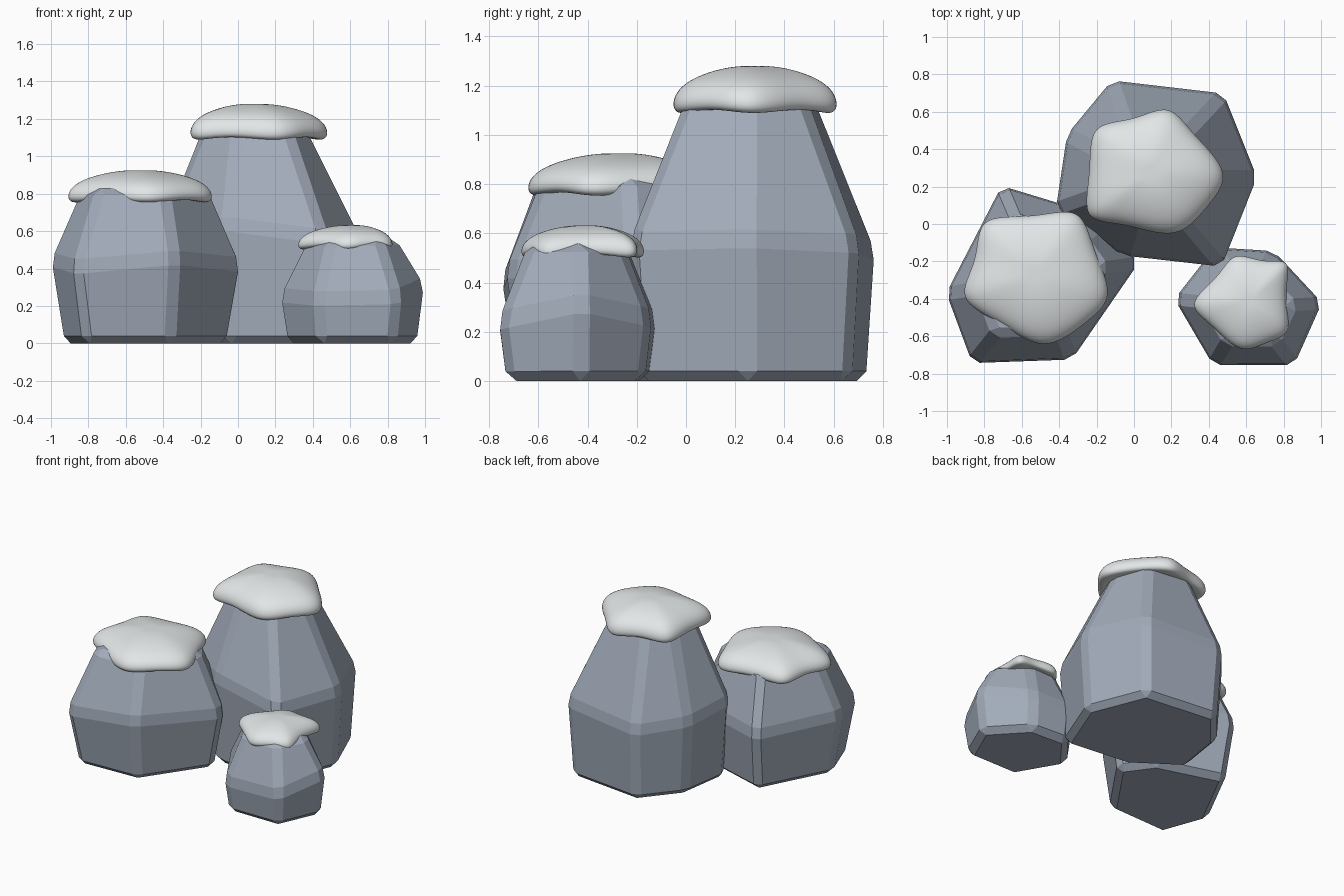
import bpy, bmesh
from mathutils import Vector

if "Cube" in bpy.data.objects:
    bpy.data.objects.remove(bpy.data.objects["Cube"])


def make_material(name, rgb):
    mat = bpy.data.materials.new(name)
    mat.use_nodes = True
    colour = (*rgb, 1)
    mat.diffuse_color = colour
    mat.node_tree.nodes["Principled BSDF"].inputs["Base Color"].default_value = colour
    return mat


STONE = make_material("blue grey stone", (0.36, 0.41, 0.49))
SNOW = make_material("white snow", (0.78, 0.81, 0.82))


def loft(name, rings, material, tip=None):
    """Skin a stack of rings, closing the bottom flat and the top flat or to a tip."""
    bm = bmesh.new()
    loops = [[bm.verts.new(p) for p in ring] for ring in rings]
    n = len(loops[0])
    for low, high in zip(loops, loops[1:]):
        for i in range(n):
            j = (i + 1) % n
            bm.faces.new((low[i], low[j], high[j], high[i]))
    bm.faces.new(loops[0][::-1])
    if tip is None:
        bm.faces.new(loops[-1])
    else:
        peak = bm.verts.new(tip)
        for i in range(n):
            bm.faces.new((loops[-1][i], loops[-1][(i + 1) % n], peak))
    bmesh.ops.recalc_face_normals(bm, faces=bm.faces[:])
    mesh = bpy.data.meshes.new(name)
    bm.to_mesh(mesh)
    bm.free()
    mesh.materials.append(material)
    obj = bpy.data.objects.new(name, mesh)
    bpy.context.collection.objects.link(obj)
    return obj


def scaled(points, centre, scale, z, shift=(0, 0)):
    cx, cy = centre
    return [(cx + shift[0] + (p[0] - cx) * scale,
             cy + shift[1] + (p[1] - cy) * scale, z) for p in points]


def make_rock(name, waist, centre, base, top, height, shift=(0, 0)):
    """Faceted boulder: narrow base, wide waist, narrower top, chamfered edges."""
    rings = [scaled(waist, centre, base, 0), waist,
             scaled(waist, centre, top, height, shift)]
    rock = loft(name, rings, STONE)
    bevel = rock.modifiers.new("chamfer", "BEVEL")
    bevel.width = 0.04
    bevel.segments = 1
    bevel.limit_method = "NONE"


# Snow profile from the tucked-in underside to the crown: (spread, height share)
PROFILE = [(0.72, 0.12), (0.95, -0.02), (1.04, 0.14), (1.0, 0.45),
           (0.82, 0.72), (0.5, 0.92), (0.22, 1.0)]


def make_snow(name, outline, low, high):
    """Soft five-lobed cap; lobes hang lower than the hollows between them."""
    n = len(outline)
    cx = sum(p[0] for p in outline) / n
    cy = sum(p[1] for p in outline) / n
    rings = []
    for spread, share in PROFILE:
        ring = scaled(outline, (cx, cy), spread, low + (high - low) * share)
        lift = (1 - share) * 0.02
        ring = [(x, y, z + (lift if i % 2 else -lift)) for i, (x, y, z) in enumerate(ring)]
        rings.append(ring)
    cap = loft(name, rings, SNOW, (cx, cy, high))
    sub = cap.modifiers.new("soften", "SUBSURF")
    sub.levels = sub.render_levels = 3
    for face in cap.data.polygons:
        face.use_smooth = True


# Boulders: waist corners run anticlockwise
make_rock("tall_rock",
          [(0.66, 0.25, 0.58), (0.48, 0.70, 0.56), (-0.12, 0.77, 0.53), (-0.36, 0.48, 0.55),
           (-0.42, 0.08, 0.58), (-0.06, -0.17, 0.64), (0.47, -0.23, 0.57)],
          (0.12, 0.27), 0.93, 0.5, 1.18, (-0.03, -0.01))
make_rock("wide_rock",
          [(0.03, -0.21, 0.42), (-0.15, 0.04, 0.45), (-0.71, 0.21, 0.44),
           (-1.01, -0.37, 0.45), (-0.87, -0.75, 0.41), (-0.33, -0.73, 0.46)],
          (-0.5, -0.28), 0.86, 0.67, 0.83)
make_rock("small_rock",
          [(1.01, -0.42, 0.32), (0.75, -0.14, 0.26), (0.43, -0.12, 0.25),
           (0.21, -0.40, 0.26), (0.42, -0.76, 0.24), (0.86, -0.76, 0.25)],
          (0.61, -0.445), 0.9, 0.62, 0.56)

# Snow caps: outlines alternate lobe tip and hollow
make_snow("tall_rock_snow",
          [(0.53, 0.27), (0.30, 0.48), (0.19, 0.65), (0.0, 0.54), (-0.24, 0.54),
           (-0.22, 0.28), (-0.28, 0.01), (-0.06, 0.02), (0.23, -0.09), (0.38, 0.09)],
          1.09, 1.28)
make_snow("wide_rock_snow",
          [(-0.10, -0.39), (-0.23, -0.14), (-0.28, 0.10), (-0.54, 0.02), (-0.84, 0.05),
           (-0.82, -0.2), (-0.96, -0.40), (-0.71, -0.52), (-0.48, -0.69), (-0.26, -0.52)],
          0.755, 0.925)
make_snow("small_rock_snow",
          [(0.85, -0.59), (0.79, -0.38), (0.85, -0.18), (0.69, -0.22), (0.53, -0.14),
           (0.46, -0.29), (0.27, -0.43), (0.43, -0.54), (0.57, -0.70), (0.71, -0.62)],
          0.505, 0.632)
